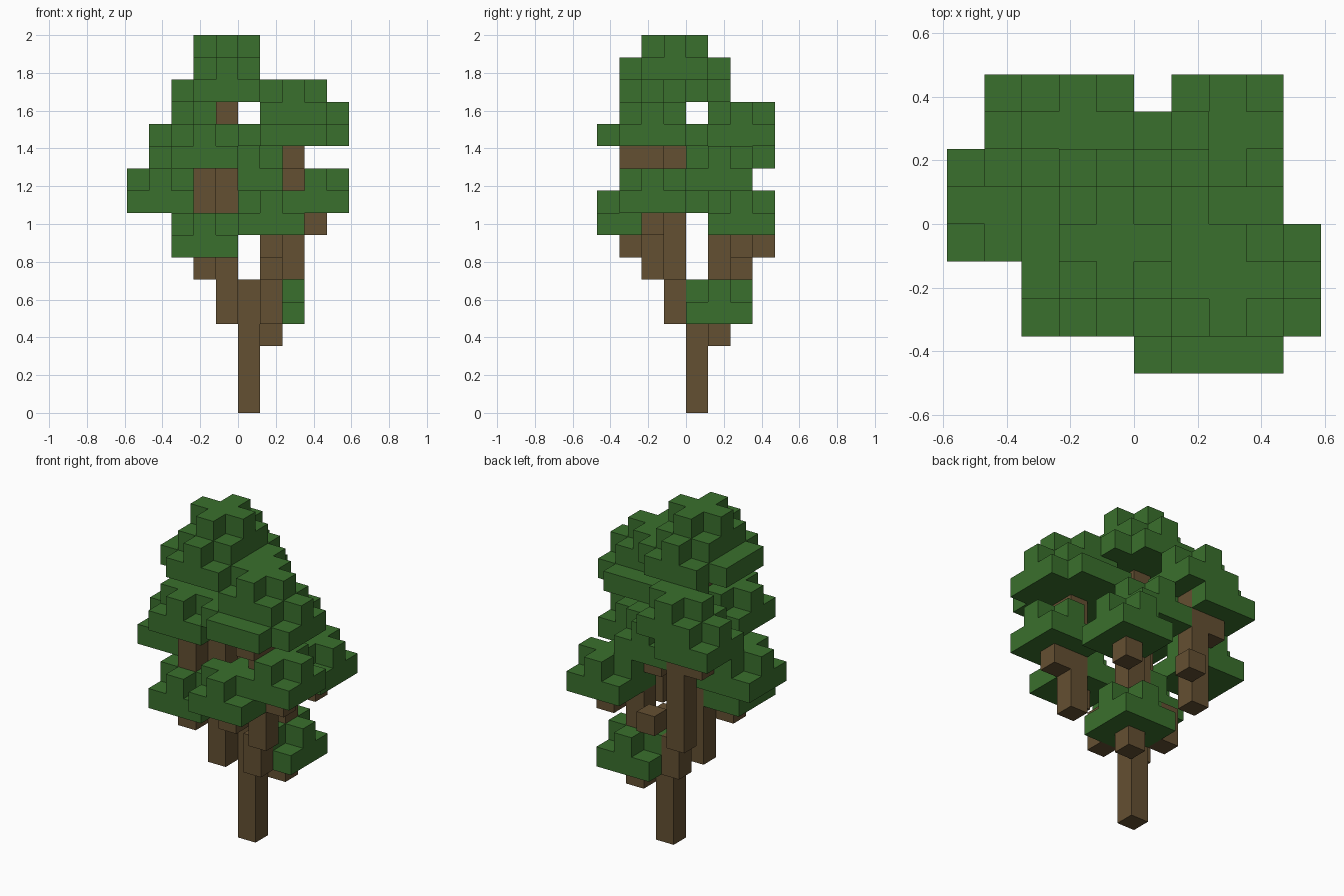
import bpy
import bmesh
import math
from mathutils import Vector

cube = bpy.data.objects.get("Cube")
if cube:
    bpy.data.objects.remove(cube, do_unlink=True)

U = 2 / 17  # edge length of one block


def material(name, color):
    mat = bpy.data.materials.new(name)
    mat.use_nodes = True
    mat.diffuse_color = (*color, 1)
    mat.node_tree.nodes["Principled BSDF"].inputs["Base Color"].default_value = (*color, 1)
    return mat


bark = material("bark brown", (0.127, 0.08, 0.032))
leaf = material("leaf green", (0.042, 0.162, 0.026))


def column(x, y, low, high):
    return {(x, y, z) for z in range(low, high + 1)}


def disc(x, y, z, radius, reach):
    """Square layer of blocks with its corners trimmed by reach."""
    span = range(-radius, radius + 1)
    return {(x + a, y + b, z) for a in span for b in span if abs(a) + abs(b) <= reach}


def small_clump(x, y, z):
    return disc(x, y, z, 1, 2) | disc(x, y, z + 1, 1, 1)


def large_clump(x, y, z):
    return disc(x, y, z, 2, 3) | disc(x, y, z + 1, 1, 2) | disc(x, y, z + 2, 1, 1)


# Wood: trunk, stepped limbs and the stubs that carry the foliage
parts = [
    ("trunk", bark, column(0, 0, 0, 5)),
    ("main_limb", bark, column(-1, -1, 4, 13)),
    ("front_limb", bark, column(1, -1, 4, 5) | column(2, -2, 6, 11) | {(2, -3, 11)}),
    ("back_limb", bark, column(-1, 1, 4, 5) | column(-2, 2, 6, 11)),
    ("side_limb", bark, column(1, 1, 3, 7) | {(2, 2, 7)}),
    ("front_right_limb", bark, {(-2, -2, 6)} | column(-2, -2, 9, 10)),
    ("front_stub", bark, {(1, -3, 7)}),
    ("front_left_stub", bark, {(3, -2, 8)}),
    ("back_stub", bark, {(-1, 3, 7)}),
    ("back_right_stub", bark, {(-3, 2, 10)}),
    ("inner_stub", bark, {(0, 1, 9)}),
]

# Foliage: two large clumps and the smaller ones around them
parts += [
    ("crown_foliage", leaf, large_clump(-1, -1, 14) | {(-1, -3, 15), (-1, 1, 15)}),
    ("front_left_crown_foliage", leaf, large_clump(2, -2, 12) | {(4, -2, 13)}),
]
clumps = {
    "low_foliage": (1, 1, 4),
    "front_right_low_foliage": (-2, -2, 7),
    "front_low_foliage": (1, -3, 8),
    "back_left_foliage": (2, 2, 8),
    "left_foliage": (3, -2, 9),
    "right_foliage": (-4, 0, 9),
    "inner_foliage": (0, 1, 10),
    "front_right_foliage": (-2, -2, 11),
    "back_right_foliage": (-3, 2, 11),
    "back_upper_foliage": (-2, 2, 12),
}
parts += [(name, leaf, small_clump(*spot)) for name, spot in clumps.items()]

# Each block belongs to the first part that claims it
owner = {}
for name, mat, cells in parts:
    for cell in cells:
        owner.setdefault(cell, name)

AXES = [Vector(a) for a in ((1, 0, 0), (0, 1, 0), (0, 0, 1))]


def build(name, mat):
    """Mesh the outward faces of a part's blocks and merge flat areas."""
    bm = bmesh.new()
    for cell in sorted(c for c, who in owner.items() if who == name):
        centre = Vector(cell) + Vector((0.5, 0.5, 0.5))
        for n in range(3):
            for sign in (-1, 1):
                normal = AXES[n] * sign
                if tuple(int(v) for v in Vector(cell) + normal) in owner:
                    continue
                s, t = AXES[(n + 1) % 3] / 2, AXES[(n + 2) % 3] / 2 * sign
                mid = centre + normal / 2
                ring = (mid - s - t, mid + s - t, mid + s + t, mid - s + t)
                bm.faces.new([bm.verts.new(p * U) for p in ring])
    bmesh.ops.remove_doubles(bm, verts=bm.verts, dist=U / 100)
    bmesh.ops.dissolve_limit(bm, angle_limit=math.radians(1), verts=bm.verts, edges=bm.edges)
    mesh = bpy.data.meshes.new(name)
    bm.to_mesh(mesh)
    bm.free()
    mesh.materials.append(mat)
    bpy.context.collection.objects.link(bpy.data.objects.new(name, mesh))


for name, mat, cells in parts:
    build(name, mat)
